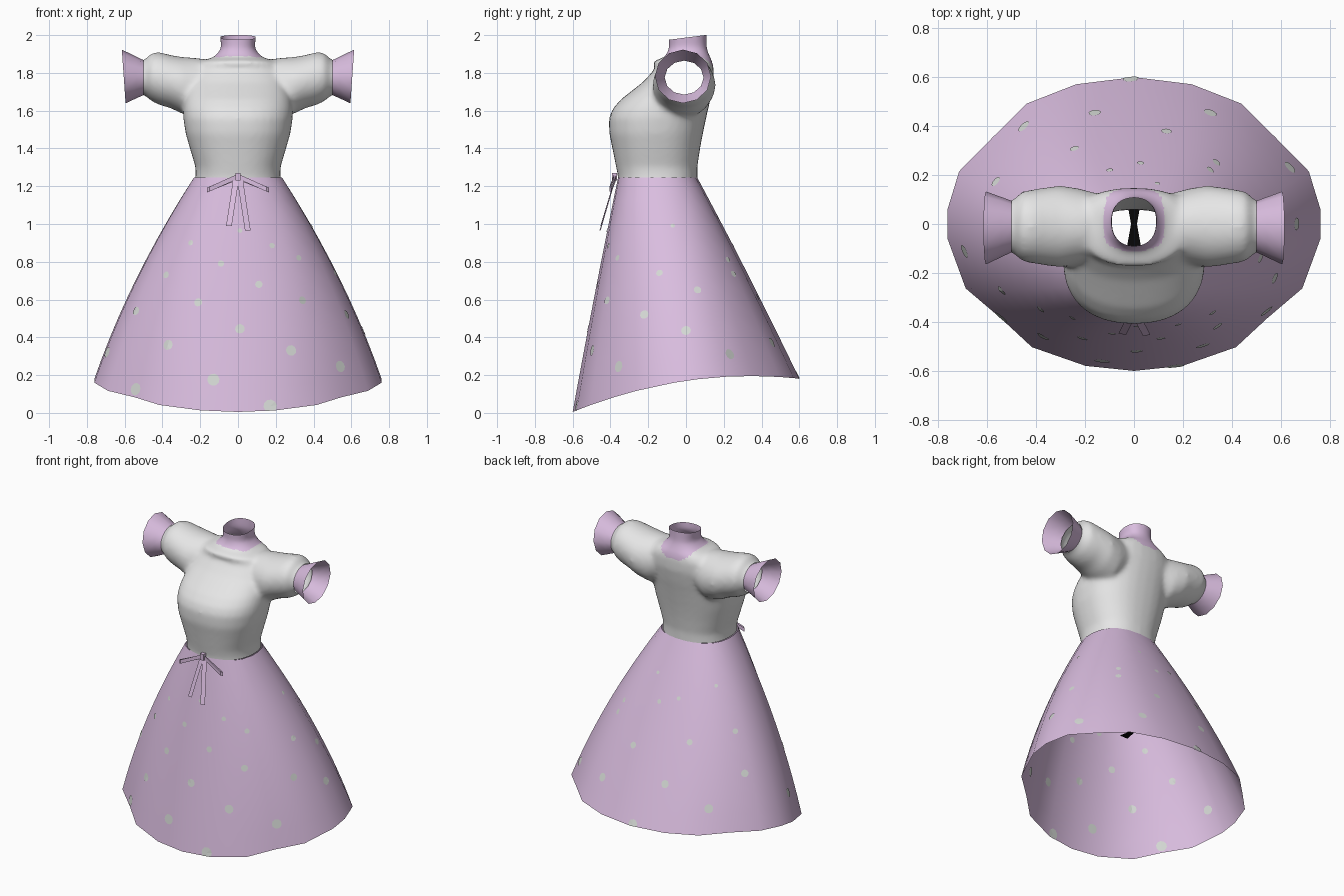
import bpy, bmesh
from math import sin, cos, pi, radians
from mathutils import Vector
from mathutils.bvhtree import BVHTree

cube = bpy.data.objects.get("Cube")
if cube:
    bpy.data.objects.remove(cube, do_unlink=True)


def material(name, rgb):
    mat = bpy.data.materials.new(name)
    mat.use_nodes = True
    mat.diffuse_color = (*rgb, 1)
    bsdf = mat.node_tree.nodes["Principled BSDF"]
    bsdf.inputs["Base Color"].default_value = (*rgb, 1)
    bsdf.inputs["Roughness"].default_value = 0.8
    return mat


LILAC = material("lilac cloth", (0.70, 0.51, 0.74))
WHITE = material("white cloth", (0.79, 0.79, 0.79))
SPOT = material("pale spot", (0.66, 0.69, 0.66))
BLACK = material("black knot", (0.002, 0.002, 0.002))


def finish(name, bm, *mats, smooth=True, recalc=True):
    if recalc:
        bmesh.ops.recalc_face_normals(bm, faces=bm.faces)
    mesh = bpy.data.meshes.new(name)
    bm.to_mesh(mesh)
    bm.free()
    for mat in mats:
        mesh.materials.append(mat)
    for poly in mesh.polygons:
        poly.use_smooth = smooth
    obj = bpy.data.objects.new(name, mesh)
    bpy.context.collection.objects.link(obj)
    return obj


def power(v, n):
    return (1 if v >= 0 else -1) * abs(v) ** (2 / n)


def loft(rings, caps=False):
    """Skin a list of closed rings of points."""
    bm = bmesh.new()
    rows = [[bm.verts.new(p) for p in ring] for ring in rings]
    n = len(rows[0])
    for a, b in zip(rows, rows[1:]):
        for i in range(n):
            j = (i + 1) % n
            bm.faces.new((a[i], a[j], b[j], b[i]))
    if caps:
        bm.faces.new(rows[0])
        bm.faces.new(rows[-1])
    return bm


def angles(n):
    return [2 * pi * i / n for i in range(n)]


# Skirt: flared open cone, flatter on the diagonals, hem dipping at the front
half = [-75, -57, -42, -26, -6, 6, 21, 38, 55, 72]
around = [-90] + half + [90] + [180 - d for d in reversed(half)]


def skirt_ring(t):
    ring = []
    for degrees in around:
        n = 2.4 - 0.4 * t
        a = radians(degrees)
        flat = 1 - 0.042 * t * (degrees in (-42, 38, 222, 142))
        c, s = flat * power(cos(a), n), flat * power(sin(a), n)
        wide = t + 0.3 * t * (1 - t)
        deep = t + 0.06 * t * (1 - t)
        hem = 0.17 + 0.088 * s - 0.077 * s * s
        ring.append((c * (0.235 + 0.53 * wide),
                     -0.15 * (1 - deep) + s * (0.21 + 0.39 * deep),
                     1.245 + (hem - 1.245) * t))
    return ring


skirt_bm = loft([skirt_ring(i / 10) for i in range(11)])
bmesh.ops.recalc_face_normals(skirt_bm, faces=skirt_bm.faces)
surface = BVHTree.FromBMesh(skirt_bm)
finish("skirt", skirt_bm, LILAC)

# Spots: thin patches projected onto both faces of the skirt
front_spots = [(-.38, .73), (-.09, .79), (.11, .68), (.18, .885), (-.21, .585),
               (.34, .595), (.01, .445), (-.37, .36), (.28, .33), (-.13, .175),
               (.54, .245), (.17, .035), (-.54, .125), (-.54, .54), (-.69, .32),
               (.32, .82), (-.25, .9), (.01, .965)]
left_spots = [(-.14, .74), (.06, .65), (0, .435), (.25, .735), (.23, .31),
              (-.07, .99), (.22, .81), (-.22, .52)]
rear_spots = [(-.17, -.91), (-.04, -1.07), (.19, -.99), (-.16, -1.09), (.31, -1.27),
              (.03, -1.34), (-.32, -1.36), (.37, -1.53), (-.12, -1.6), (-.51, -1.56),
              (.15, -1.75), (-.32, -1.85), (.42, -1.89)]
rays = [(Vector((x, -2, z)), Vector((0, 1, 0))) for x, z in front_spots]
rays += [(Vector((2, y, z)), Vector((-1, 0, 0))) for y, z in left_spots]
across = Vector((-.83, -.56, 0))
slant = Vector((.56 * .906, -.83 * .906, -.423)).normalized()
rise = across.cross(slant).normalized()
rays += [(Vector((0, 0, 2)) + across * u + rise * v - slant * 3, slant) for u, v in rear_spots]
spots = bmesh.new()
for origin, direction in rays:
    hit, normal, _, _ = surface.ray_cast(origin, direction)
    if hit is None:
        continue
    radius = 0.037 - 0.025 * hit.z
    u = normal.orthogonal().normalized()
    v = normal.cross(u)
    for side in (1, -1):
        verts = []
        for p in [hit] + [hit + radius * (u * cos(a) + v * sin(a)) for a in angles(10)]:
            near, n, _, _ = surface.find_nearest(p)
            verts.append(spots.verts.new(near + n * 0.003 * side))
        rim = verts[1:]
        for i in range(10):
            tri = (verts[0], rim[i], rim[(i + 1) % 10])
            spots.faces.new(tri if side > 0 else tri[::-1])
finish("skirt_spots", spots, SPOT, smooth=False, recalc=False)

# Bodice body: height, half width, front y, back y
body = [(1.15, .24, -.36, .06), (1.25, .225, -.36, .06), (1.3, .225, -.37, .06),
        (1.4, .255, -.39, .075), (1.48, .278, -.407, .09), (1.56, .29, -.408, .107),
        (1.61, .29, -.388, .118), (1.66, .285, -.345, .13), (1.75, .27, -.23, .147),
        (1.82, .25, -.165, .147), (1.86, .2, -.178, .14), (1.885, .125, -.11, .127),
        (1.93, .088, -.09, .11), (1.99, .096, -.092, .108), (2.06, .1, -.092, .108)]
body_rings = [[(hx * power(cos(a), 2.3), (yf + yb) / 2 + (yb - yf) / 2 * power(sin(a), 2.3), z)
               for a in angles(32)] for z, hx, yf, yb in body]
bodice = finish("bodice", loft(body_rings, True), WHITE, LILAC)

# Puffed sleeves: x, centre height, depth radius, height radius
puff = [(.1, 1.74, .12, .12), (.22, 1.72, .155, .16), (.3, 1.735, .168, .15),
        (.36, 1.755, .16, .141), (.41, 1.768, .152, .141), (.455, 1.778, .144, .13),
        (.5, 1.775, .104, .09), (.57, 1.775, .1, .088)]
profile = [(-x, z, ry, rz) for x, z, ry, rz in reversed(puff)] + puff
sleeve_rings = [[(x, -0.01 + ry * cos(a), z + rz * sin(a)) for a in angles(24)]
                for x, z, ry, rz in profile]
sleeves = finish("sleeve_helper", loft(sleeve_rings, True), WHITE)
sleeves.hide_render = True

# Blend body and sleeves into one soft shell
union = bodice.modifiers.new("Union", "BOOLEAN")
union.operation, union.solver, union.object = "UNION", "EXACT", sleeves
blend = bodice.modifiers.new("Blend", "REMESH")
blend.mode, blend.voxel_size = "VOXEL", 0.012
soften = bodice.modifiers.new("Soften", "SMOOTH")
soften.factor, soften.iterations = 0.5, 18
graph = bpy.context.evaluated_depsgraph_get()
shell = bpy.data.meshes.new_from_object(bodice.evaluated_get(graph))
bodice.modifiers.clear()
bpy.data.objects.remove(sleeves, do_unlink=True)

# Cut the waist, neck and arm openings, then colour the collar yoke
bm = bmesh.new()
bm.from_mesh(shell)
for co, no in [((0, 0, 1.243), (0, 0, -1)), ((0, 0, 1.987), (0, -0.128, 1)),
               ((0.5, 0, 0), (1, 0, 0)), ((-0.5, 0, 0), (-1, 0, 0))]:
    bmesh.ops.bisect_plane(bm, geom=bm.verts[:] + bm.edges[:] + bm.faces[:],
                           plane_co=co, plane_no=no, clear_outer=True)
for face in bm.faces:
    c = face.calc_center_median()
    in_yoke = (c.x / 0.145) ** 2 + ((c.z - 1.96) / 0.14) ** 2 < 1
    face.material_index = int(in_yoke and c.z > 1.862 - 0.25 * c.y)
    face.smooth = True
bm.to_mesh(bodice.data)
bm.free()

# Flared cuffs
for name, m in (("left_cuff", 1), ("right_cuff", -1)):
    rings = []
    for t in (0, 0.4, 1):
        ring = []
        for a in angles(12):
            z = 1.775 + 0.006 * t + (0.09 + 0.052 * t) * sin(a)
            x = 0.495 + t * (0.11 + 0.07 * (z - 1.78))
            ring.append((m * x, -0.01 - 0.006 * t + (0.103 + 0.046 * t) * cos(a), z))
        rings.append(ring)
    finish(name, loft(rings), LILAC)


# Waist bow: ribbons swept along short paths
def ribbon(name, path, width):
    bm = bmesh.new()
    offset = Vector(width) / 2
    pairs = [(bm.verts.new(Vector(p) - offset), bm.verts.new(Vector(p) + offset)) for p in path]
    for (a, b), (c, d) in zip(pairs, pairs[1:]):
        bm.faces.new((a, c, d, b))
    finish(name, bm, LILAC, smooth=False)


for side, m in (("left", 1), ("right", -1)):
    ribbon(side + "_bow_loop", [(m * .005, -.38, 1.25), (m * .15, -.405, 1.185),
                                (m * .165, -.395, 1.18), (m * .005, -.37, 1.245)], (0, 0, .026))
ribbon("left_bow_tail", [(.01, -.375, 1.24), (.052, -.455, .965)], (.03, .006, 0))
ribbon("right_bow_tail", [(-.01, -.375, 1.24), (-.048, -.45, .99)], (.03, -.006, 0))
bm = bmesh.new()
bmesh.ops.create_cube(bm, size=1)
for v in bm.verts:
    v.co = Vector((v.co.x * .028, v.co.y * .025 - .378, v.co.z * .042 + 1.25))
finish("bow_knot", bm, LILAC, smooth=False)

# Small dark knot hidden inside the skirt
bm = bmesh.new()
rows = [[bm.verts.new((s * w, y, 0.58)) for s in (-1, 1)]
        for y, w in ((-.1, .03), (0, .012), (.1, .03))]
for (a, b), (c, d) in zip(rows, rows[1:]):
    bm.faces.new((a, b, d, c))
finish("inner_knot", bm, BLACK, smooth=False)
